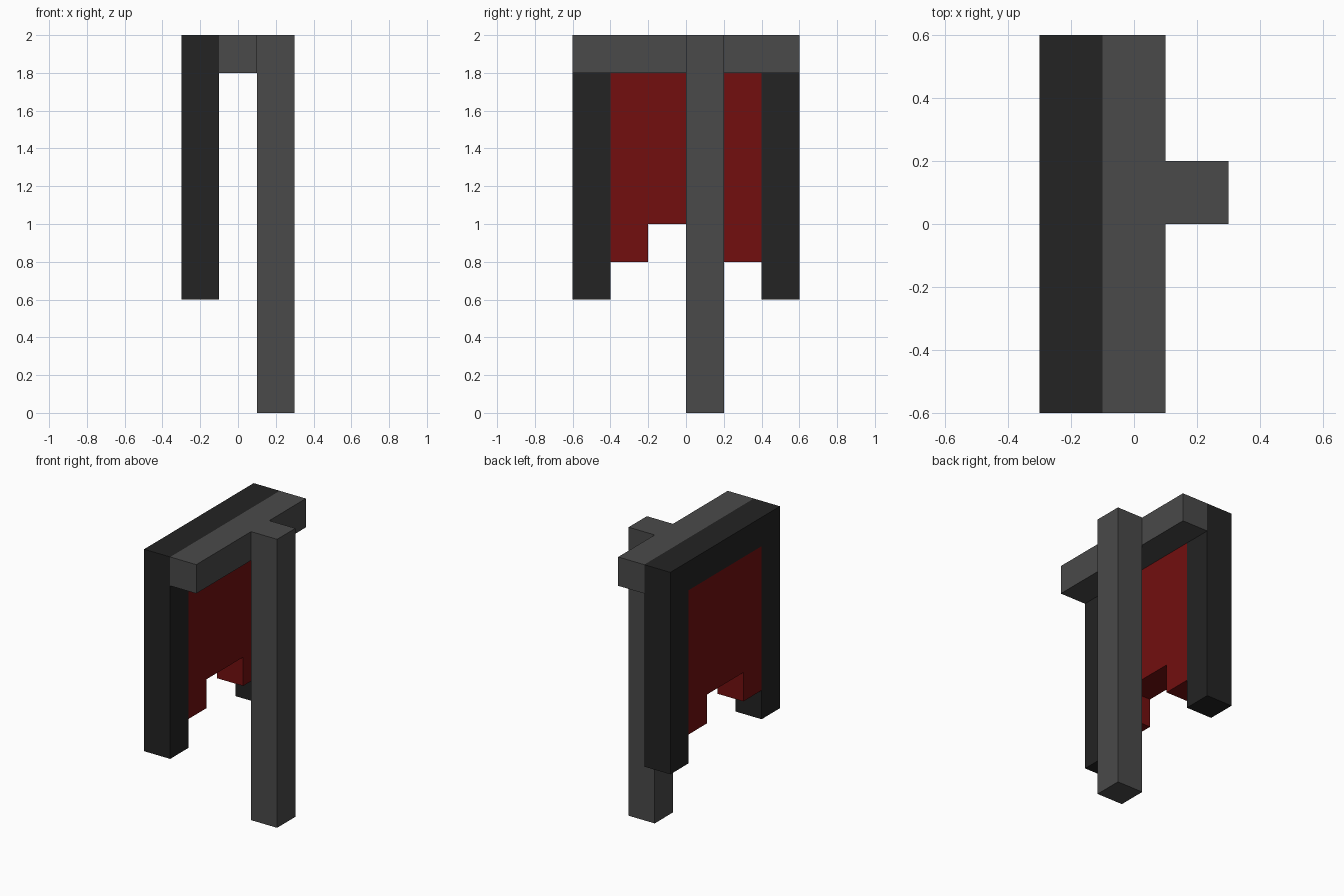
import bpy
import bmesh

cube = bpy.data.objects.get("Cube")
if cube:
    bpy.data.objects.remove(cube, do_unlink=True)


def material(name, rgb):
    mat = bpy.data.materials.new(name)
    mat.use_nodes = True
    mat.diffuse_color = (*rgb, 1)
    bsdf = next(n for n in mat.node_tree.nodes if n.type == 'BSDF_PRINCIPLED')
    bsdf.inputs["Base Color"].default_value = (*rgb, 1)
    return mat


def extrude_profile(name, profile, x0, x1, mat):
    """Extrude a (y, z) outline along x from x0 to x1."""
    bm = bmesh.new()
    face = bm.faces.new([bm.verts.new((x0, y, z)) for y, z in profile])
    result = bmesh.ops.extrude_face_region(bm, geom=[face])
    moved = [v for v in result["geom"] if isinstance(v, bmesh.types.BMVert)]
    bmesh.ops.translate(bm, verts=moved, vec=(x1 - x0, 0, 0))
    bmesh.ops.recalc_face_normals(bm, faces=bm.faces)
    mesh = bpy.data.meshes.new(name)
    bm.to_mesh(mesh)
    bm.free()
    mesh.materials.append(mat)
    obj = bpy.data.objects.new(name, mesh)
    bpy.context.collection.objects.link(obj)
    return obj


def mirrored(half):
    """Complete a half outline by reflecting it across y = 0."""
    return half + [(-y, z) for y, z in reversed(half)]


def rect(y0, y1, z0, z1):
    return [(y0, z0), (y1, z0), (y1, z1), (y0, z1)]


charcoal = material("charcoal", (0.0168, 0.0168, 0.0168))
grey = material("dark grey", (0.068, 0.068, 0.068))
red = material("deep red", (0.17, 0.0048, 0.0048))

# Arch-shaped frame: top beam with two legs
extrude_profile("frame", mirrored([(-0.4, 1.8), (-0.4, 0.6), (-0.6, 0.6), (-0.6, 2.0)]),
                -0.3, -0.1, charcoal)

# Red panel filling the frame, with a tab at each lower corner
extrude_profile("panel", mirrored([(-0.2, 1.0), (-0.2, 0.8), (-0.4, 0.8), (-0.4, 1.8)]),
                -0.3, -0.1, red)

# Crossbar along the top of the frame and the offset pole that carries it
extrude_profile("crossbar", rect(-0.6, 0.6, 1.8, 2.0), -0.1, 0.1, grey)
extrude_profile("pole", rect(0.0, 0.2, 0.0, 2.0), 0.1, 0.3, grey)
